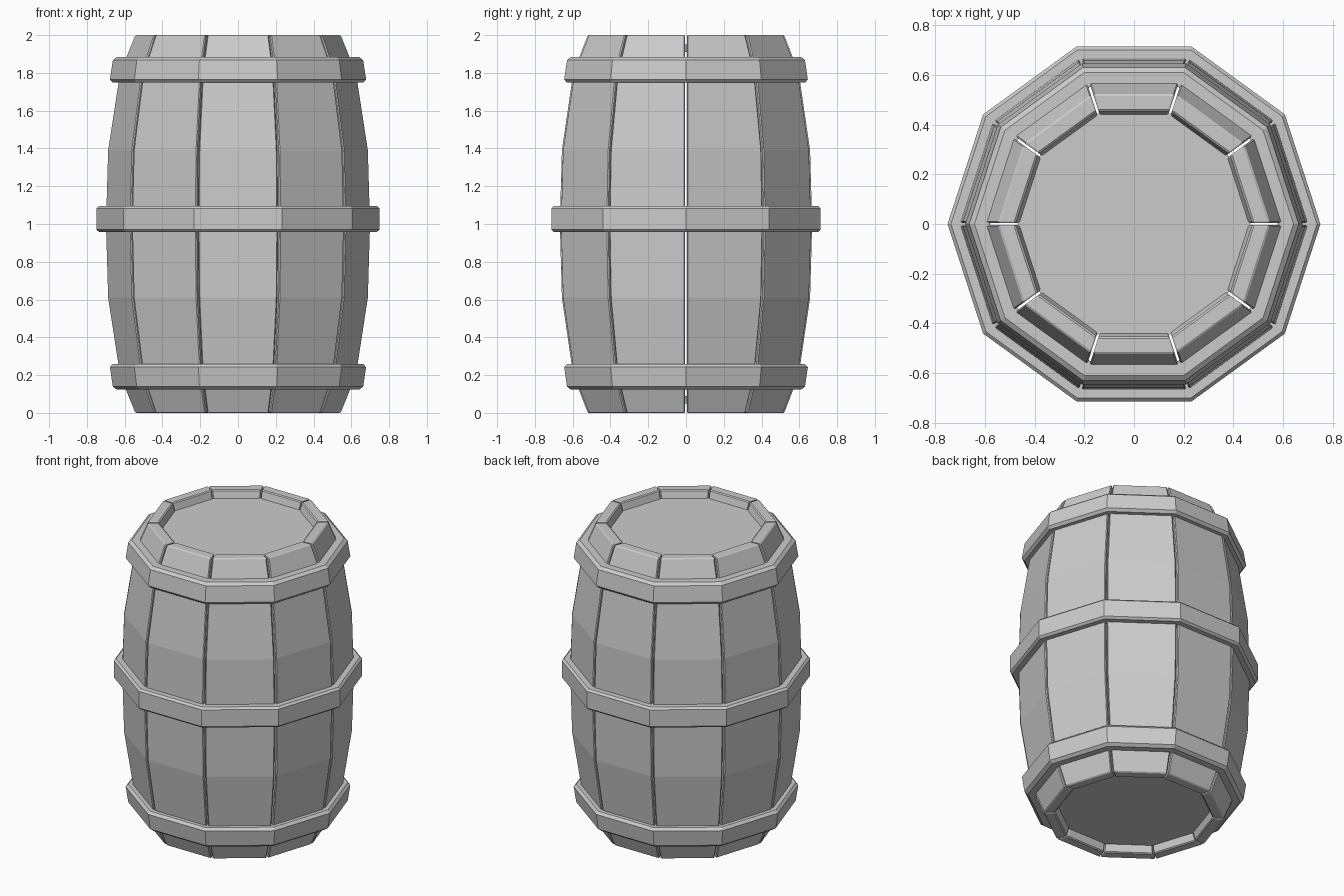
import bpy, math

if "Cube" in bpy.data.objects:
    bpy.data.objects.remove(bpy.data.objects["Cube"])

N = 10
STEP = 2 * math.pi / N
T = math.tan(STEP / 2)
C = math.cos(STEP / 2)


def make_object(name, verts, faces):
    mesh = bpy.data.meshes.new(name)
    mesh.from_pydata(verts, [], faces)
    mesh.update()
    obj = bpy.data.objects.new(name, mesh)
    bpy.context.collection.objects.link(obj)
    return obj


def chamfer(obj, width):
    mod = obj.modifiers.new("chamfer", 'BEVEL')
    mod.width = width
    mod.segments = 1
    mod.limit_method = 'ANGLE'
    mod.angle_limit = math.radians(50)


def ring(name, profile):
    """Closed (apothem, z) profile turned into a ten-sided hoop."""
    n = len(profile)
    verts = [(r / C * math.cos(i * STEP), r / C * math.sin(i * STEP), z)
             for i in range(N) for r, z in profile]
    faces = [(i * n + j, (i + 1) % N * n + j,
              (i + 1) % N * n + (j + 1) % n, i * n + (j + 1) % n)
             for i in range(N) for j in range(n)]
    return make_object(name, verts, faces)


# Staves: bulging plank profile, narrow gap between neighbours
outer = [(0.52, 0), (0.597, 0.2), (0.657, 0.61), (0.668, 1.0),
         (0.657, 1.39), (0.597, 1.8), (0.52, 2.0)]
inner = [(0.455, 2.0), (0.44, 1.95), (0.53, 1.77), (0.59, 1.39), (0.60, 1.0),
         (0.59, 0.61), (0.53, 0.23), (0.44, 0.05), (0.455, 0)]
profile = outer + inner
n = len(profile)
gap = 0.005
verts = [(r, s * (r * T - gap), z) for s in (-1, 1) for r, z in profile]
faces = [(j, n + j, n + (j + 1) % n, (j + 1) % n) for j in range(n)]
# side walls as quads from outer to inner profile
for o in (0, n):
    pairs = [(0, 15), (0, 14), (1, 13), (2, 12), (3, 11), (4, 10), (5, 9), (6, 8), (6, 7)]
    for (a, b), (c, d) in zip(pairs, pairs[1:]):
        f = [o + a, o + b, o + d] if a == c else [o + a, o + b, o + d, o + c]
        faces.append(tuple(f if o == 0 else f[::-1]))
first = make_object("stave_1", verts, faces)
chamfer(first, 0.006)
for i in range(N):
    stave = first
    if i:
        stave = first.copy()
        stave.name = f"stave_{i + 1}"
        bpy.context.collection.objects.link(stave)
    stave.rotation_euler.z = (i + 0.5) * STEP

# Hoops: straight middle one, tapered ones near the ends
ring("middle_hoop", [(0.645, 0.958), (0.70, 0.958), (0.713, 0.971),
                     (0.713, 1.082), (0.70, 1.095), (0.645, 1.095)])
end = [(0.56, 1.748), (0.63, 1.748), (0.645, 1.765),
       (0.63, 1.868), (0.61, 1.884), (0.55, 1.884)]
ring("upper_hoop", end)
ring("lower_hoop", [(r, 2.007 - z) for r, z in reversed(end)])

# Recessed ten-sided lid and base
for name, z in (("lid", 1.93), ("base", 0.07)):
    bpy.ops.mesh.primitive_cylinder_add(vertices=N, radius=0.445 / C, depth=0.04,
                                        location=(0, 0, z), rotation=(0, 0, math.pi / 2))
    bpy.context.object.name = name
    # blender cylinders start on +y; a quarter turn puts a corner on x

# Keep normals consistent
import bmesh
for obj in bpy.data.objects:
    bm = bmesh.new()
    bm.from_mesh(obj.data)
    bmesh.ops.recalc_face_normals(bm, faces=bm.faces)
    bm.to_mesh(obj.data)
    bm.free()
